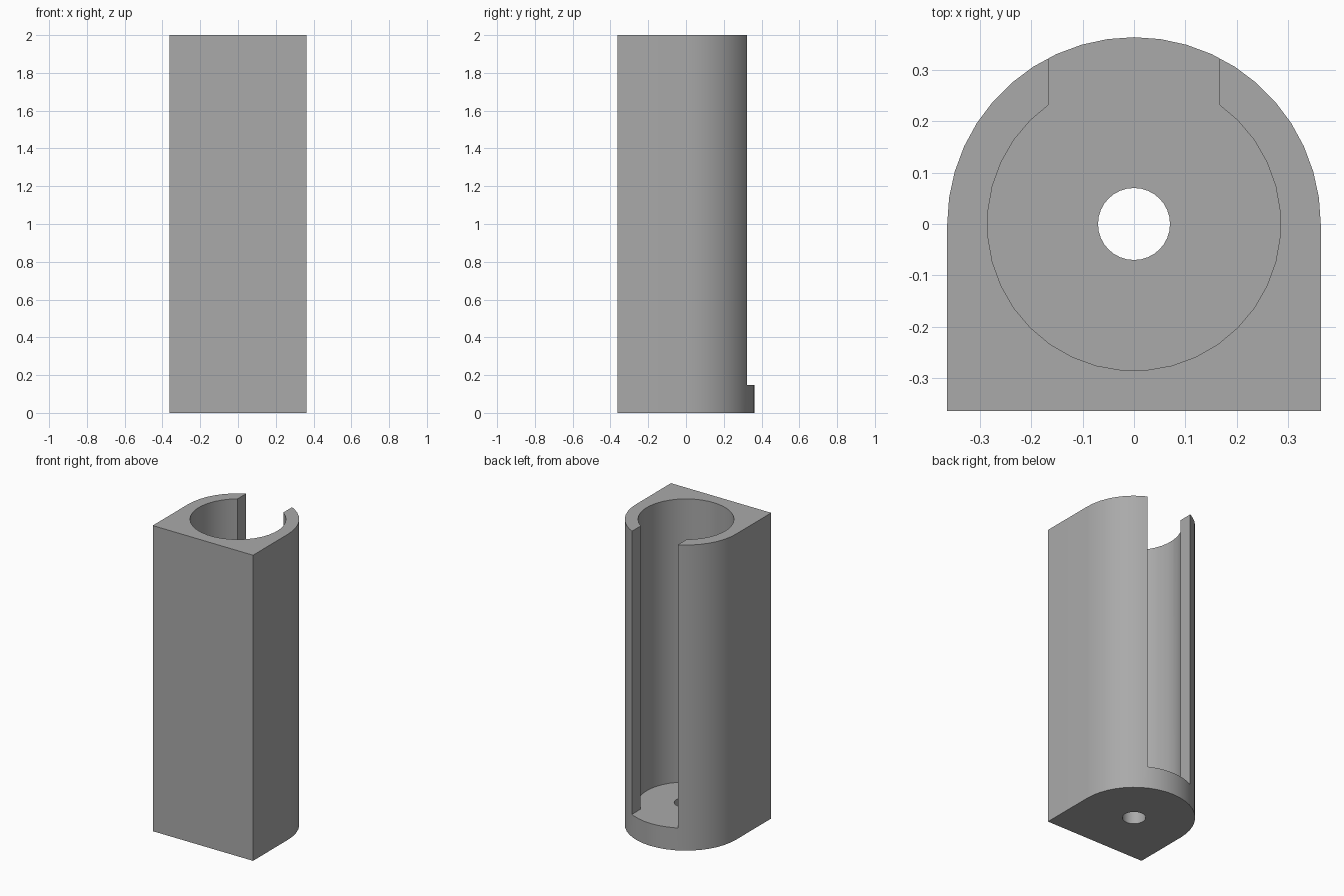
import bpy
import bmesh
from math import cos, sin, pi, radians

if "Cube" in bpy.data.objects:
    bpy.data.objects.remove(bpy.data.objects["Cube"], do_unlink=True)

HEIGHT, FLOOR = 2.0, 0.147
OUTER, BORE, HOLE, SLOT = 0.363, 0.285, 0.07, 0.166

grey = bpy.data.materials.new("plain grey")
grey.use_nodes = True
colour = (0.40, 0.40, 0.40, 1)
grey.diffuse_color = colour
grey.node_tree.nodes["Principled BSDF"].inputs["Base Color"].default_value = colour


def arc(radius, start, sweep, steps, closed=False):
    """Points along an arc; a closed one leaves out the repeated end."""
    count = steps if closed else steps + 1
    return [(radius * cos(start + sweep * i / steps),
             radius * sin(start + sweep * i / steps)) for i in range(count)]


def prism(name, outline, z0, z1):
    """Extrude a flat outline upward into a solid."""
    bm = bmesh.new()
    face = bm.faces.new([bm.verts.new((x, y, z0)) for x, y in outline])
    grown = bmesh.ops.extrude_face_region(bm, geom=[face])["geom"]
    top = [v for v in grown if isinstance(v, bmesh.types.BMVert)]
    bmesh.ops.translate(bm, verts=top, vec=(0, 0, z1 - z0))
    bmesh.ops.recalc_face_normals(bm, faces=bm.faces)
    mesh = bpy.data.meshes.new(name)
    bm.to_mesh(mesh)
    bm.free()
    mesh.materials.append(grey)
    obj = bpy.data.objects.new(name, mesh)
    bpy.context.collection.objects.link(obj)
    return obj


# Square-fronted body with a half-round back
body = prism("holder_body",
             arc(OUTER, 0, pi, 22) + [(-OUTER, -OUTER), (OUTER, -OUTER)],
             0, HEIGHT)

# Round bore, open back slot and drain hole
cutters = [
    prism("bore_cutter", arc(BORE, radians(5), 2 * pi, 36, True), FLOOR, HEIGHT + 0.1),
    prism("slot_cutter", [(-SLOT, 0), (SLOT, 0), (SLOT, 0.5), (-SLOT, 0.5)],
          FLOOR, HEIGHT + 0.1),
    prism("hole_cutter", arc(HOLE, 0, 2 * pi, 32, True), -0.1, FLOOR + 0.1),
]
bpy.ops.object.select_all(action="DESELECT")
body.select_set(True)
bpy.context.view_layer.objects.active = body
for cutter in cutters:
    cutter.hide_render = True
    mod = body.modifiers.new(cutter.name, "BOOLEAN")
    mod.operation = "DIFFERENCE"
    mod.solver = "EXACT"
    mod.object = cutter
    bpy.ops.object.modifier_apply(modifier=mod.name)
    bpy.data.objects.remove(cutter, do_unlink=True)

# Smooth the round walls, keep the corners crisp
bpy.ops.object.shade_smooth_by_angle(angle=radians(30))
